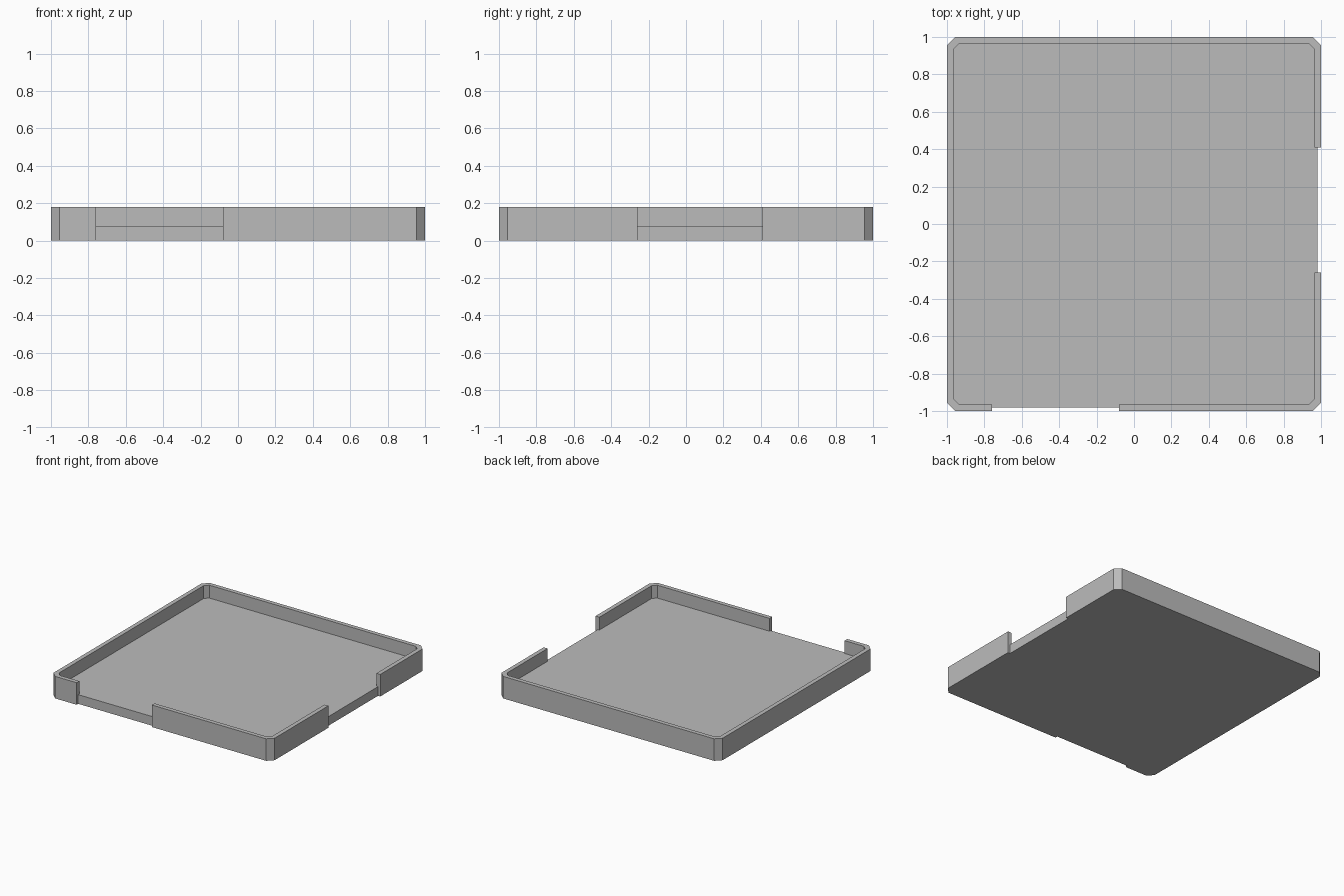
import bpy
import bmesh

cube = bpy.data.objects.get("Cube")
if cube:
    bpy.data.objects.remove(cube, do_unlink=True)

HEIGHT, FLOOR = 0.18, 0.075
INNER, RECESS, BEYOND = 0.965, 0.98, 1.1
FRONT_GAP = (-0.76, -0.08)   # along x
SIDE_GAP = (-0.26, 0.41)     # along y

grey = bpy.data.materials.new("plain grey")
grey.use_nodes = True
COLOUR = (0.5, 0.5, 0.5, 1)
grey.diffuse_color = COLOUR
grey.node_tree.nodes["Principled BSDF"].inputs["Base Color"].default_value = COLOUR


def prism(name, outline, z0, z1):
    """Extrude a flat outline from z0 up to z1."""
    bm = bmesh.new()
    base = bm.faces.new([bm.verts.new((x, y, z0)) for x, y in outline])
    top = bmesh.ops.extrude_face_region(bm, geom=[base])["geom"]
    verts = [v for v in top if isinstance(v, bmesh.types.BMVert)]
    bmesh.ops.translate(bm, verts=verts, vec=(0, 0, z1 - z0))
    bmesh.ops.recalc_face_normals(bm, faces=bm.faces)
    mesh = bpy.data.meshes.new(name)
    bm.to_mesh(mesh)
    bm.free()
    mesh.materials.append(grey)
    obj = bpy.data.objects.new(name, mesh)
    bpy.context.collection.objects.link(obj)
    return obj


def clipped_square(half, cut):
    """Square with chamfered corners, counter-clockwise from the front left."""
    s = half - cut
    return [(-s, -half), (s, -half), (half, -s), (half, s),
            (s, half), (-s, half), (-half, s), (-half, -s)]


def rectangle(x0, x1, y0, y1):
    return [(x0, y0), (x1, y0), (x1, y1), (x0, y1)]


def carve(target, cutter):
    mod = target.modifiers.new("cut", 'BOOLEAN')
    mod.operation, mod.solver, mod.object = 'DIFFERENCE', 'EXACT', cutter
    cutter.hide_render = True
    bpy.context.view_layer.objects.active = target
    bpy.ops.object.modifier_apply(modifier=mod.name)
    bpy.data.objects.remove(cutter, do_unlink=True)


# Tray body
tray = prism("tray", clipped_square(1, 0.045), 0, HEIGHT)

# Pocket, running out through the wall at both gaps
pocket = clipped_square(INNER, 0.03)
a, b = FRONT_GAP
c, d = SIDE_GAP
front_tongue = [(a, -INNER), (a, -BEYOND), (b, -BEYOND), (b, -INNER)]
side_tongue = [(INNER, c), (BEYOND, c), (BEYOND, d), (INNER, d)]
outline = pocket[:1] + front_tongue + pocket[1:3] + side_tongue + pocket[3:]
carve(tray, prism("pocket_cutter", outline, FLOOR, HEIGHT + 0.1))

# Shallow recess of the floor edge at each gap
carve(tray, prism("front_recess_cutter", rectangle(a, b, -BEYOND, -RECESS), -0.1, 0.3))
carve(tray, prism("side_recess_cutter", rectangle(RECESS, BEYOND, c, d), -0.1, 0.3))
